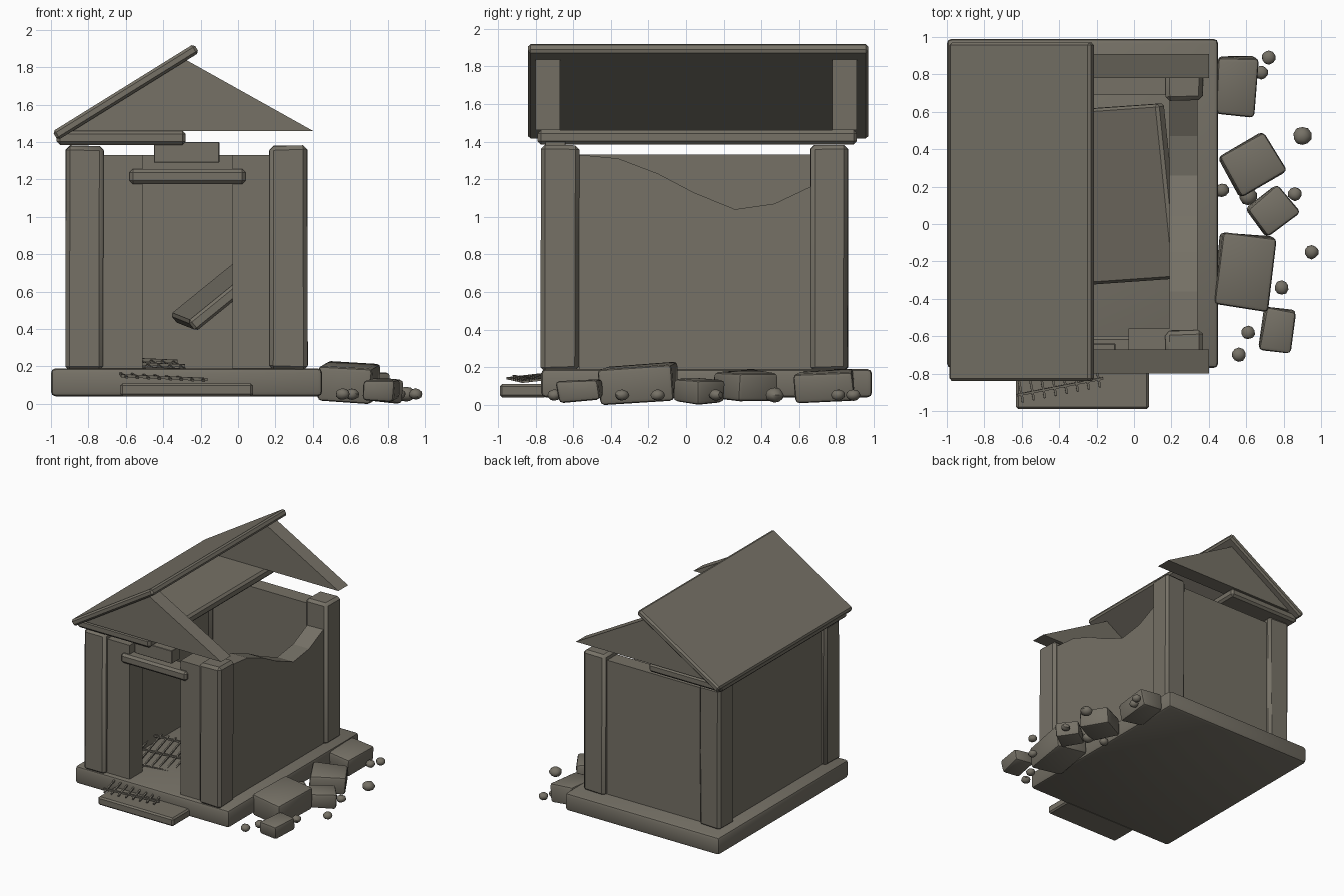
import bpy, bmesh, math, random
from mathutils import Vector, Matrix, Euler

if "Cube" in bpy.data.objects:
    bpy.data.objects.remove(bpy.data.objects["Cube"], do_unlink=True)
random.seed(4)

stone = bpy.data.materials.new("weathered stone")
stone.use_nodes = True
colour = (0.18, 0.165, 0.133, 1)
stone.diffuse_color = colour
stone.node_tree.nodes["Principled BSDF"].inputs["Base Color"].default_value = colour


def finish(bm, name, smooth=True):
    bmesh.ops.recalc_face_normals(bm, faces=bm.faces)
    mesh = bpy.data.meshes.new(name)
    bm.to_mesh(mesh)
    bm.free()
    mesh.materials.append(stone)
    ob = bpy.data.objects.new(name, mesh)
    bpy.context.collection.objects.link(ob)
    if smooth:
        bpy.ops.object.select_all(action='DESELECT')
        ob.select_set(True)
        bpy.context.view_layer.objects.active = ob
        bpy.ops.object.shade_smooth_by_angle(angle=math.radians(35))
    return ob


def add_box(bm, size, centre, bevel=0.0, rot=(0, 0, 0), jitter=0.0, segments=1):
    """Bevelled block, optionally turned (degrees) and worn at its corners."""
    part = bmesh.new()
    bmesh.ops.create_cube(part, size=1)
    for v in part.verts:
        v.co = Vector(a * b + random.uniform(-jitter, jitter) for a, b in zip(v.co, size))
    if bevel:
        bmesh.ops.bevel(part, geom=part.edges[:], offset=bevel, segments=segments,
                        affect='EDGES', profile=0.5)
    turn = Euler([math.radians(a) for a in rot]).to_matrix().to_4x4()
    part.transform(Matrix.Translation(centre) @ turn)
    temp = bpy.data.meshes.new("temp")
    part.to_mesh(temp)
    part.free()
    bm.from_mesh(temp)
    bpy.data.meshes.remove(temp)


def block(name, x, y, z, bevel=0.0, jitter=0.0, segments=1):
    """Upright block given by its x, y and z ranges."""
    bm = bmesh.new()
    ranges = (x, y, z)
    add_box(bm, [b - a for a, b in ranges], [(a + b) / 2 for a, b in ranges],
            bevel, jitter=jitter, segments=segments)
    return finish(bm, name)


def turned(name, size, centre, rot, bevel, jitter=0.0, segments=1):
    bm = bmesh.new()
    add_box(bm, size, centre, bevel, rot, jitter, segments)
    return finish(bm, name)


def prism(name, profile, axis, start, end):
    """Extrude a 2D profile along x or y."""
    bm = bmesh.new()
    place = (lambda a, b, t: (t, a, b)) if axis == 'x' else (lambda a, b, t: (a, t, b))
    rings = [[bm.verts.new(place(a, b, t)) for a, b in profile] for t in (start, end)]
    for ring in rings:
        bm.faces.new(ring)
    n = len(profile)
    for i in range(n):
        j = (i + 1) % n
        bm.faces.new((rings[0][i], rings[0][j], rings[1][j], rings[1][i]))
    return finish(bm, name, False)


# Foundation and doorstep
block("foundation", (-1, 0.45), (-0.77, 0.99), (0.04, 0.19), 0.025, segments=2)
block("doorstep", (-0.63, 0.08), (-0.99, -0.74), (0.04, 0.11), 0.012)

# Corner pillars
for side, x in (("right", -0.92), ("left", 0.17)):
    for end, y in (("front", -0.77), ("back", 0.66)):
        block(f"{end}_{side}_pillar", (x, x + 0.2), (y, y + 0.2), (0.18, 1.38), 0.022, 0.004)

# Walls, the front one open at the doorway and the left one broken along its top
block("front_right_wall", (-0.76, -0.51), (-0.73, -0.56), (0.17, 1.33))
block("front_left_wall", (-0.03, 0.2), (-0.73, -0.56), (0.17, 1.33))
block("back_wall", (-0.76, 0.2), (0.69, 0.82), (0.17, 1.33))
block("right_wall", (-0.88, -0.74), (-0.6, 0.7), (0.17, 1.33))
broken_edge = [(0.7, 1.18), (0.66, 1.16), (0.47, 1.07), (0.26, 1.04), (0.04, 1.13),
               (-0.15, 1.23), (-0.36, 1.31), (-0.57, 1.33)]
prism("left_broken_wall", [(-0.57, 0.17), (0.7, 0.17)] + broken_edge, 'x', 0.19, 0.34)

# Door lintel and blank plaque
block("door_lintel", (-0.58, 0.04), (-0.76, -0.6), (1.175, 1.255), 0.018)
block("door_plaque", (-0.45, -0.1), (-0.75, -0.64), (1.29, 1.4), 0.003)

# Ceiling slab, gables and the standing half of the roof
block("ceiling_slab", (-0.97, -0.28), (-0.79, 0.91), (1.385, 1.46), 0.018)
for end, y in (("front", -0.8), ("back", 0.78)):
    prism(f"{end}_gable", [(-0.97, 1.46), (0.4, 1.46), (-0.28, 1.84)], 'y', y, y + 0.13)
turned("roof_panel", (0.89, 1.81, 0.055), (-0.6, 0.065, 1.667), (0, -31.8, 0), 0.014)

# Fallen roof piece inside
turned("fallen_roof_piece", (0.63, 0.94, 0.07), (-0.05, 0.16, 0.63), (3, -39, 4), 0.015)

# Fallen gate: long bars tied by cross bars, lying through the doorway
gate = bmesh.new()
for i in range(8):
    add_box(gate, (0.012, 0.95, 0.012), ((i - 3.5) * 0.06, 0, 0))
for j in range(5):
    add_box(gate, (0.47, 0.012, 0.016), (0, -0.43 + j * 0.215, 0.004))
gate.transform(Matrix.Translation((-0.475, -0.45, 0.185))
               @ Euler((math.radians(6.5), math.radians(2.5), math.radians(11))).to_matrix().to_4x4())
finish(gate, "fallen_gate", False)

# Large rubble blocks: size, centre, turn
rubble = [
    ((0.21, 0.31, 0.15), (0.545, 0.74, 0.10), -4),
    ((0.28, 0.25, 0.15), (0.63, 0.32, 0.10), 30),
    ((0.21, 0.19, 0.12), (0.735, 0.07, 0.08), 40),
    ((0.28, 0.39, 0.19), (0.59, -0.25, 0.115), -6),
    ((0.16, 0.22, 0.11), (0.765, -0.565, 0.075), -8),
]
for i, (size, centre, turn) in enumerate(rubble):
    turned(f"rubble_block_{i + 1}", size, centre, (3, 4, turn), 0.022, 0.01, 2)

# Scattered pebbles
pebbles = [(0.72, 0.89), (0.68, 0.81), (0.9, 0.47), (0.86, 0.16), (0.95, -0.15),
           (0.79, -0.34), (0.61, -0.58), (0.56, -0.7), (0.61, 0.15), (0.47, 0.18)]
for i, (x, y) in enumerate(pebbles):
    bm = bmesh.new()
    bmesh.ops.create_icosphere(bm, subdivisions=2, radius=0.05 if i in (2, 8) else 0.038)
    for v in bm.verts:
        v.co *= random.uniform(0.92, 1.05)
        v.co.z *= 0.8
    bm.transform(Matrix.Translation((x, y, 0.052)))
    finish(bm, f"pebble_{i + 1}")
